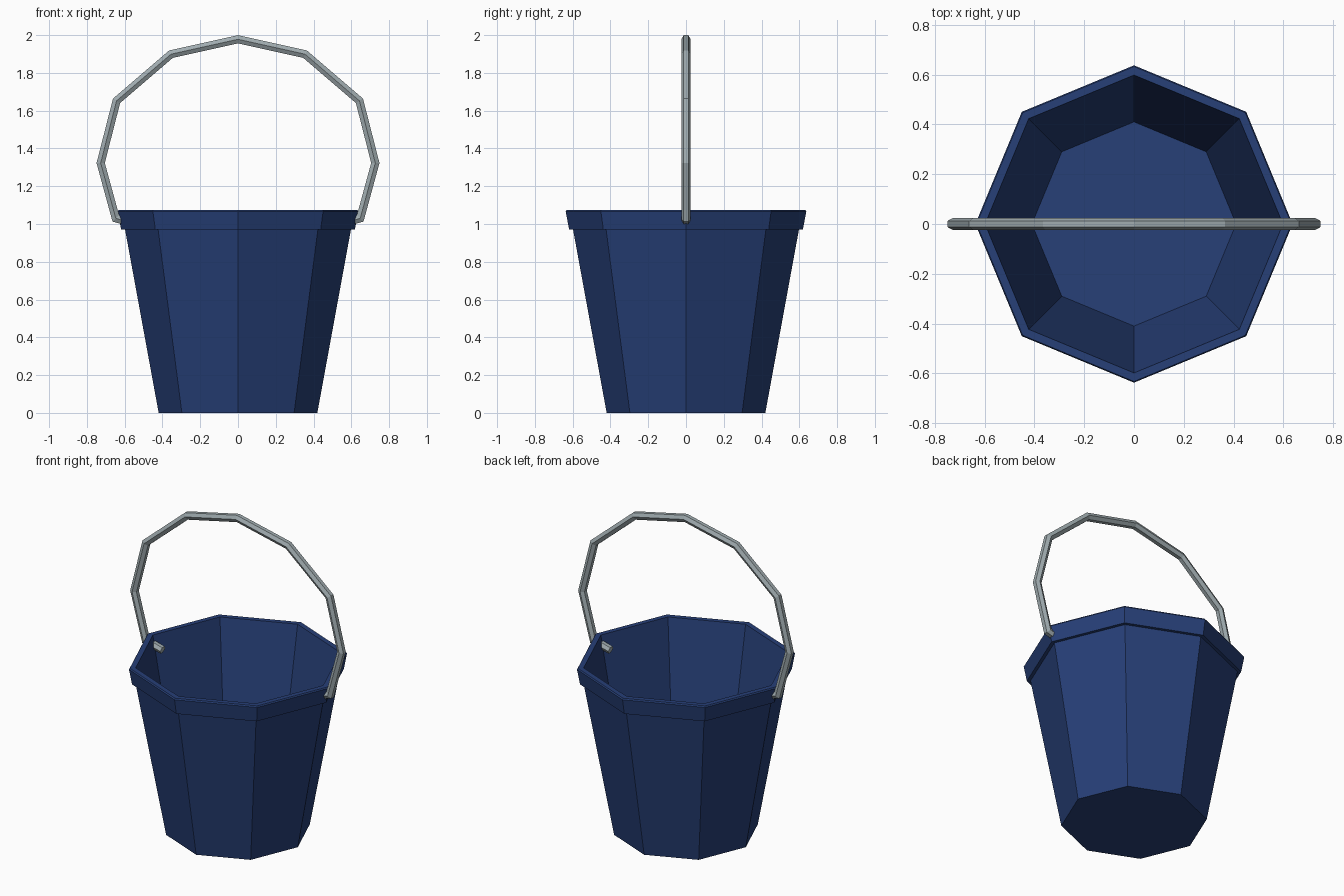
import bpy, bmesh, math
from mathutils import Vector

if "Cube" in bpy.data.objects:
    bpy.data.objects.remove(bpy.data.objects["Cube"])


def material(name, rgb):
    m = bpy.data.materials.new(name)
    m.diffuse_color = (*rgb, 1.0)
    m.use_nodes = True
    m.node_tree.nodes["Principled BSDF"].inputs["Base Color"].default_value = m.diffuse_color
    return m


def loft(name, rings, mat):
    """Skin a list of equal-length vertex rings and cap both ends."""
    bm = bmesh.new()
    vs = [[bm.verts.new(p) for p in ring] for ring in rings]
    n = len(vs[0])
    for a, b in zip(vs, vs[1:]):
        for i in range(n):
            j = (i + 1) % n
            bm.faces.new((a[i], a[j], b[j], b[i]))
    bm.faces.new(vs[0])
    bm.faces.new(vs[-1])
    bmesh.ops.recalc_face_normals(bm, faces=bm.faces)
    me = bpy.data.meshes.new(name)
    bm.to_mesh(me)
    bm.free()
    me.materials.append(mat)
    ob = bpy.data.objects.new(name, me)
    bpy.context.collection.objects.link(ob)
    return ob


blue = material("dark_blue", (0.020, 0.050, 0.185))
steel = material("grey_steel", (0.35, 0.41, 0.43))

# Eight-sided bucket: outer wall, lip, rim and inner wall as one profile (radius, height)
profile = [(0.42, 0), (0.598, 0.971), (0.619, 0.971), (0.637, 1.067),
           (0.632, 1.075), (0.598, 1.075), (0.41, 0.04)]
SIDES = 8
loft("bucket", [[(r * math.cos(math.tau * i / SIDES),
                  r * math.sin(math.tau * i / SIDES), z) for i in range(SIDES)]
                for r, z in profile], blue)

# Handle: hexagonal rod swept along a mirrored arc with ends hooked through the wall
half = [(0.53, 0.998), (0.647, 1.03), (0.727, 1.323), (0.643, 1.652), (0.355, 1.899)]
path = [Vector(p) for p in half] + [Vector((0, 1.978))]
path += [Vector((-x, z)) for x, z in reversed(half)]
ROD = 0.0245
rings = []
for k, p in enumerate(path):
    d_in = (p - path[max(k - 1, 0)]).normalized() if k else (path[1] - p).normalized()
    d_out = (path[k + 1] - p).normalized() if k < len(path) - 1 else d_in
    t = (d_in + d_out).normalized()
    normal = Vector((t.y, -t.x))
    miter = 1 / max(t.dot(d_in), 0.5)
    ring = []
    for i in range(6):
        a = math.tau * i / 6
        off = normal * (ROD * math.sin(a) * miter)
        ring.append((p.x + off.x, ROD * math.cos(a), p.y + off.y))
    rings.append(ring)
loft("handle", rings, steel)
